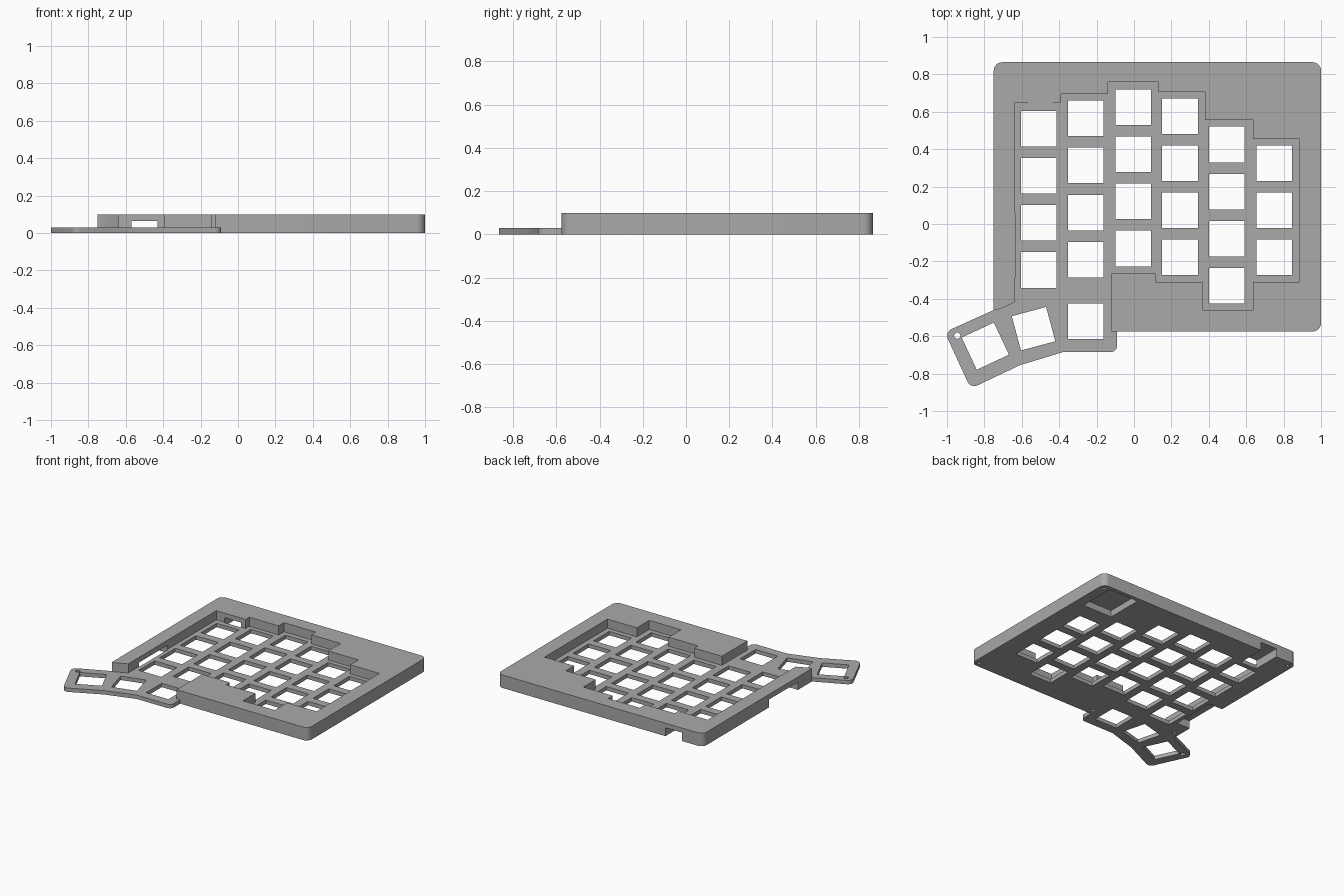
import bpy, bmesh, math
from mathutils import Vector

cube = bpy.data.objects.get("Cube")
if cube:
    bpy.data.objects.remove(cube, do_unlink=True)

TOP, PLATE = 0.1, 0.03
KEY = 0.19


def rounded(points, steps=6):
    """Outline from (x, y, radius) corners, listed in order around the shape."""
    out = []
    for i, (x, y, r) in enumerate(points):
        p = Vector((x, y))
        if r == 0:
            out.append(p)
            continue
        a = (Vector(points[i - 1][:2]) - p).normalized()
        b = (Vector(points[(i + 1) % len(points)][:2]) - p).normalized()
        half = a.angle(b) / 2
        centre = p + (a + b).normalized() * (r / math.sin(half))
        start = p + a * (r / math.tan(half)) - centre
        end = p + b * (r / math.tan(half)) - centre
        for k in range(steps + 1):
            t = k / steps
            out.append(centre + (start * (1 - t) + end * t).normalized() * r)
    return out


def rectangle(x0, x1, y0, y1):
    return [(x0, y0), (x1, y0), (x1, y1), (x0, y1)]


def polygon(x, y, radius, sides, turn=0):
    angles = [turn + math.tau * i / sides for i in range(sides)]
    return [(x + radius * math.cos(a), y + radius * math.sin(a)) for a in angles]


def prism(bm, outline, z0, z1):
    face = bm.faces.new([bm.verts.new((p[0], p[1], z0)) for p in outline])
    ext = bmesh.ops.extrude_face_region(bm, geom=[face], use_keep_orig=True)
    moved = [v for v in ext["geom"] if isinstance(v, bmesh.types.BMVert)]
    bmesh.ops.translate(bm, verts=moved, vec=(0, 0, z1 - z0))


def make_object(name, prisms):
    bm = bmesh.new()
    for args in prisms:
        prism(bm, *args)
    bmesh.ops.recalc_face_normals(bm, faces=bm.faces[:])
    mesh = bpy.data.meshes.new(name)
    bm.to_mesh(mesh)
    bm.free()
    obj = bpy.data.objects.new(name, mesh)
    bpy.context.collection.objects.link(obj)
    return obj


# Case body: rounded block with the thumb wing at the front left
body_outline = rounded([
    (-0.75, 0.865, 0.045), (-0.75, -0.46, 0), (-1.012, -0.578, 0.04),
    (-0.873, -0.88, 0.04), (-0.61, -0.755, 0), (-0.38, -0.685, 0),
    (-0.09, -0.685, 0.035), (-0.09, -0.575, 0), (1, -0.575, 0.045),
    (1, 0.865, 0.045)])
case = make_object("keyboard_case", [(body_outline, 0, TOP)])

# Stepped well above the key plate, open over the thumb wing
well = [
    (-0.64, -0.42), (-0.64, 0.65), (-0.39, 0.65), (-0.39, 0.695),
    (-0.14, 0.695), (-0.14, 0.76), (0.13, 0.76), (0.13, 0.705),
    (0.38, 0.705), (0.38, 0.555), (0.635, 0.555), (0.635, 0.455),
    (0.885, 0.455), (0.885, -0.31), (0.635, -0.31), (0.635, -0.46),
    (0.365, -0.46), (0.365, -0.31), (0.115, -0.31), (0.115, -0.265),
    (-0.12, -0.265), (-0.12, -0.575), (-0.09, -0.575), (-0.05, -0.62),
    (-0.05, -1), (-1.1, -1), (-1.1, -0.5), (-0.75, -0.46), (-0.73, -0.46)]
well_cutter = make_object("well_cutter", [(well, PLATE, 0.2)])

# Key openings: staggered columns as (x, top y, count), then thumb keys
cuts = []
columns = [(-0.51, 0.51, 4), (-0.257, 0.565, 4), (-0.004, 0.625, 4),
           (0.246, 0.577, 4), (0.497, 0.425, 4), (0.75, 0.325, 3)]
keys = [(x, y - 0.252 * row, 0) for x, y, n in columns for row in range(n)]
keys += [(-0.257, -0.52, 0), (-0.537, -0.56, 15), (-0.795, -0.653, 25)]
for x, y, degrees in keys:
    turn = math.radians(degrees + 45)
    cuts.append((polygon(x, y, KEY / math.sqrt(2), 4, turn), -0.1, 0.06))

# Thumb wing peg hole and blind screw holes in the underside
cuts.append((polygon(-0.945, -0.597, 0.017, 12), -0.1, 0.06))
for x, y in [(0.96, 0.82), (0.96, -0.535), (-0.71, 0.82), (-0.71, -0.41), (-0.07, -0.53)]:
    cuts.append((polygon(x, y, 0.014, 12), -0.1, 0.06))

# Controller recess underneath, and cable notches in the back and left walls
cuts.append((rectangle(0.67, 0.92, 0.55, 0.835), -0.1, 0.05))
cuts.append((rectangle(-0.57, -0.43, 0.645, 0.95), -0.1, 0.065))
cuts.append((rectangle(-0.85, -0.635, -0.29, 0.06), -0.1, 0.06))
hole_cutter = make_object("hole_cutter", cuts)

# Cut the well and openings, then drop the cutters
for cutter in (well_cutter, hole_cutter):
    cutter.hide_render = True
    mod = case.modifiers.new(cutter.name, 'BOOLEAN')
    mod.operation = 'DIFFERENCE'
    mod.solver = 'EXACT'
    mod.object = cutter
bpy.ops.object.select_all(action='DESELECT')
case.select_set(True)
bpy.context.view_layer.objects.active = case
for name in [m.name for m in case.modifiers]:
    bpy.ops.object.modifier_apply(modifier=name)
for cutter in (well_cutter, hole_cutter):
    bpy.data.objects.remove(cutter, do_unlink=True)

# Single grey plastic
grey = bpy.data.materials.new("grey_plastic")
grey.use_nodes = True
colour = (0.4, 0.4, 0.4, 1)
grey.diffuse_color = colour
grey.node_tree.nodes["Principled BSDF"].inputs["Base Color"].default_value = colour
case.data.materials.clear()
case.data.materials.append(grey)
bpy.ops.object.shade_smooth_by_angle(angle=math.radians(30))
